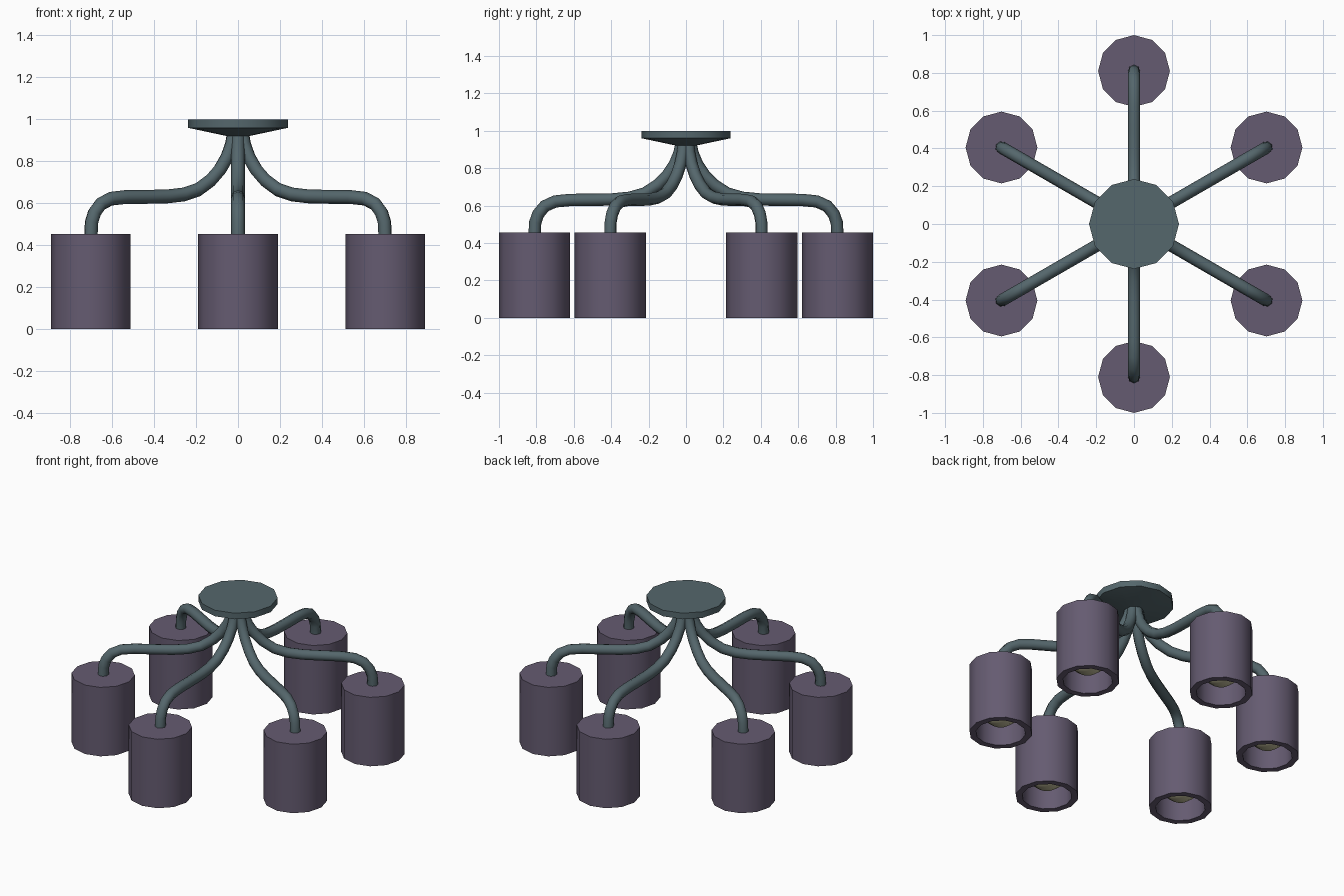
import bpy, bmesh, math

if "Cube" in bpy.data.objects:
    bpy.data.objects.remove(bpy.data.objects["Cube"])

RING = 0.81   # distance of each shade from the centre


def material(name, rgb):
    m = bpy.data.materials.new(name)
    m.diffuse_color = (*rgb, 1)
    m.use_nodes = True
    m.node_tree.nodes["Principled BSDF"].inputs["Base Color"].default_value = m.diffuse_color
    return m


metal = material("slate_metal", (0.09, 0.135, 0.15))
fabric = material("purple_shade", (0.13, 0.105, 0.165))
glow = material("warm_glass", (0.5, 0.47, 0.3))


def lathe(name, profile, mat, sides=12, loc=(0, 0, 0)):
    """Revolve (radius, z) points; zero radius makes a pole."""
    bm = bmesh.new()
    vs = [bm.verts.new((r, 0, z)) for r, z in profile]
    es = [bm.edges.new(p) for p in zip(vs, vs[1:])]
    bmesh.ops.spin(bm, geom=vs + es, cent=(0, 0, 0), axis=(0, 0, 1),
                   angle=2 * math.pi, steps=sides, use_duplicate=False)
    bmesh.ops.remove_doubles(bm, verts=bm.verts, dist=1e-4)
    bmesh.ops.recalc_face_normals(bm, faces=bm.faces)
    me = bpy.data.meshes.new(name)
    bm.to_mesh(me)
    bm.free()
    me.shade_smooth()
    me.set_sharp_from_angle(angle=math.radians(35))
    me.materials.append(mat)
    ob = bpy.data.objects.new(name, me)
    ob.location = loc
    bpy.context.collection.objects.link(ob)
    return ob


def arm(name, angle):
    """Swept tube from the canopy out and down into a shade."""
    path = [(0.02, 0.95), (0.035, 0.88), (0.06, 0.82), (0.10, 0.76),
            (0.15, 0.71), (0.22, 0.665), (0.30, 0.642), (0.39, 0.633),
            (0.50, 0.631), (0.62, 0.63), (0.70, 0.622), (0.755, 0.597),
            (0.79, 0.555), (0.806, 0.51), (RING, 0.44)]
    cu = bpy.data.curves.new(name, 'CURVE')
    cu.dimensions = '3D'
    cu.bevel_depth = 0.033
    cu.bevel_resolution = 2
    cu.use_fill_caps = True
    sp = cu.splines.new('POLY')
    sp.points.add(len(path) - 1)
    for p, (r, z) in zip(sp.points, path):
        p.co = (r, 0, z, 1)
    sp.use_smooth = True
    cu.materials.append(metal)
    ob = bpy.data.objects.new(name, cu)
    ob.rotation_euler.z = angle
    bpy.context.collection.objects.link(ob)


# Ceiling canopy with tapered underside
lathe("ceiling_canopy", [(0, 0.922), (0.06, 0.922), (0.238, 0.96), (0.238, 1.0), (0, 1.0)], metal)

# Hollow shade and bulb profiles
shade = [(0, 0.455), (0.19, 0.455), (0.19, 0), (0.15, 0), (0.15, 0.42), (0, 0.42)]
bulb = [(0.128 * math.sin(a), 0.185 - 0.13 * math.cos(a))
        for a in (math.radians(d) for d in (0, 25, 50, 75, 100, 125, 150))]
bulb[0] = (0, bulb[0][1])
bulb += [(0.05, 0.34), (0.05, 0.425), (0, 0.425)]

# Six arms, each with a shade and bulb
for i in range(6):
    a = math.radians(30 + 60 * i)
    pos = (RING * math.cos(a), RING * math.sin(a), 0)
    arm(f"arm_{i + 1}", a)
    lathe(f"shade_{i + 1}", shade, fabric, loc=pos)
    lathe(f"bulb_{i + 1}", bulb, glow, loc=pos)
